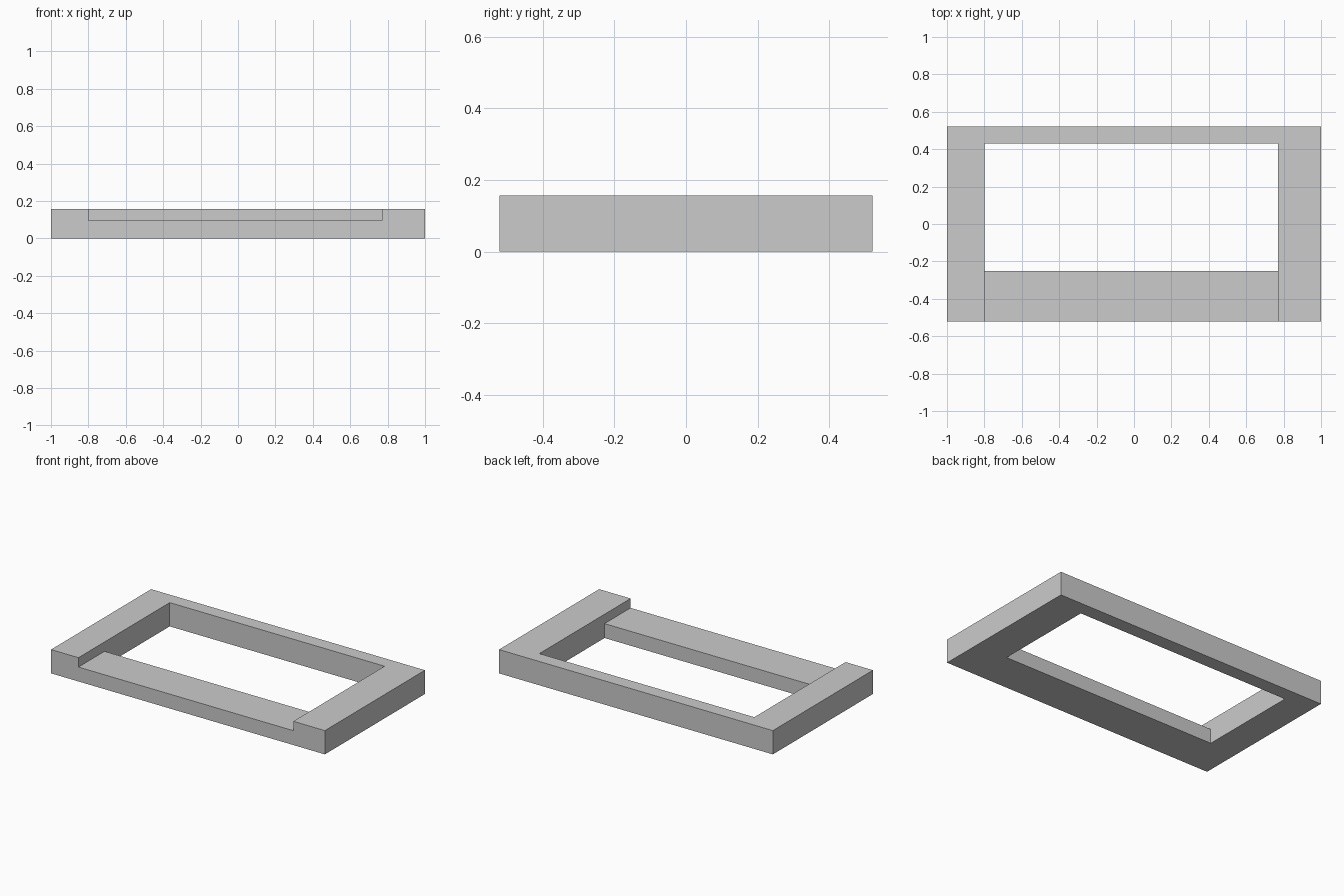
import bpy

default_cube = bpy.data.objects.get("Cube")
if default_cube:
    bpy.data.objects.remove(default_cube, do_unlink=True)

HALF_X, HALF_Y, HEIGHT = 1.0, 0.522, 0.157
LEFT_X, RIGHT_X = 0.77, -0.80      # inner sides of the opening
FRONT_Y, BACK_Y = -0.25, 0.43      # front and back of the opening
STEP_Z = 0.095                     # height of the lowered front rail
PAD = 0.1

grey = bpy.data.materials.new("plain grey")
grey.use_nodes = True
colour = (0.6, 0.6, 0.6, 1)
grey.diffuse_color = colour
grey.node_tree.nodes["Principled BSDF"].inputs["Base Color"].default_value = colour


def box(name, low, high):
    """Make a box between two opposite corners."""
    bpy.ops.mesh.primitive_cube_add(size=1)
    obj = bpy.context.object
    obj.name = name
    for v in obj.data.vertices:
        v.co = [h if c > 0 else l for c, l, h in zip(v.co, low, high)]
    obj.data.materials.append(grey)
    return obj


# Solid slab for the whole frame
frame = box("frame", (-HALF_X, -HALF_Y, 0), (HALF_X, HALF_Y, HEIGHT))

# Through opening, and the notch that lowers the front rail
cutters = [
    box("opening_cutter", (RIGHT_X, FRONT_Y, -PAD), (LEFT_X, BACK_Y, HEIGHT + PAD)),
    box("front_notch_cutter", (RIGHT_X, -HALF_Y - PAD, STEP_Z),
        (LEFT_X, (FRONT_Y + BACK_Y) / 2, HEIGHT + PAD)),
]
bpy.context.view_layer.objects.active = frame
for cutter in cutters:
    cutter.hide_render = True
    cut = frame.modifiers.new(cutter.name, 'BOOLEAN')
    cut.operation = 'DIFFERENCE'
    cut.solver = 'EXACT'
    cut.object = cutter
    bpy.ops.object.modifier_apply(modifier=cut.name)
    bpy.data.objects.remove(cutter, do_unlink=True)
